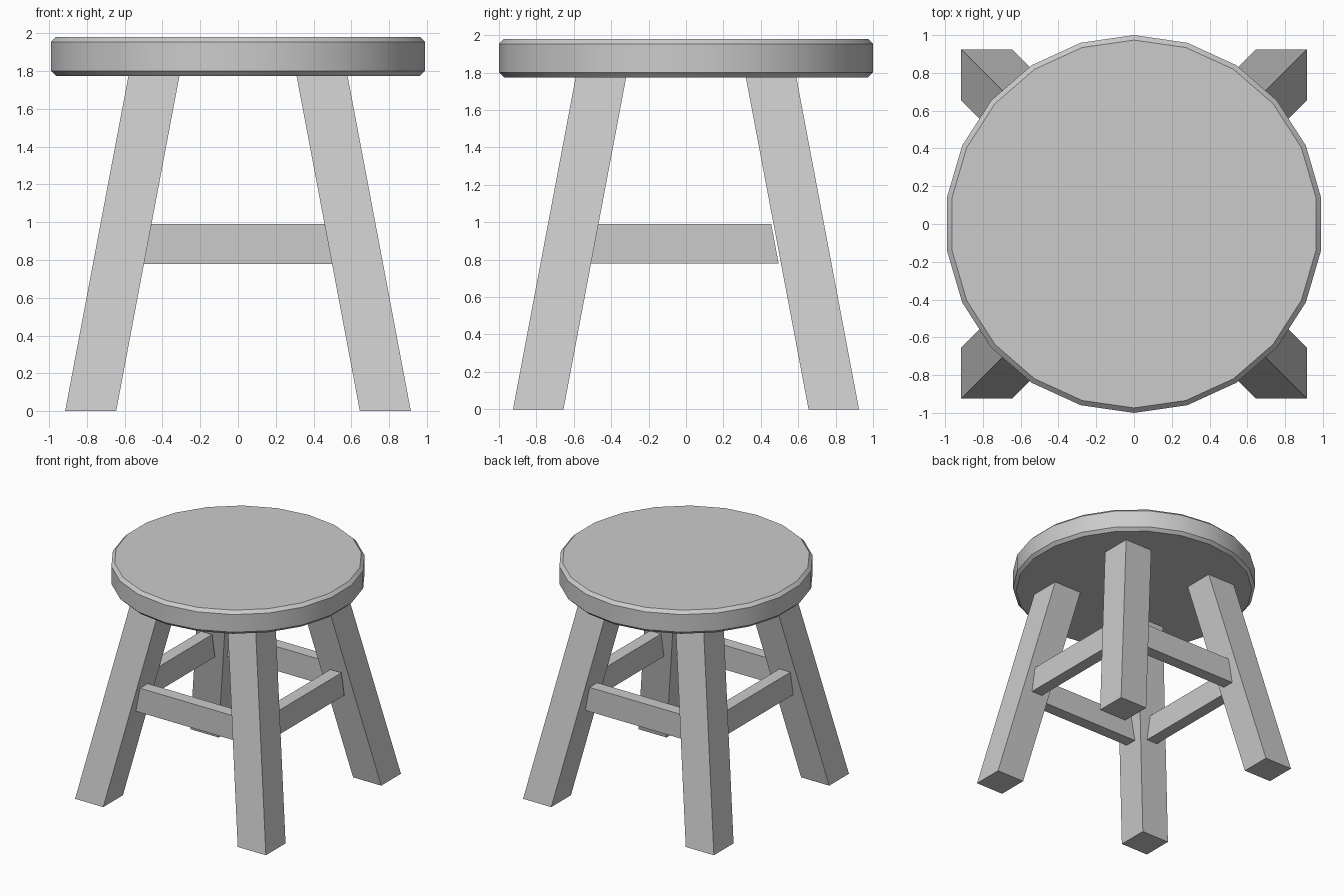
import bpy
import bmesh

if "Cube" in bpy.data.objects:
    bpy.data.objects.remove(bpy.data.objects["Cube"])


def prism(name, bottom, top, z0, z1):
    """Six-sided block between two rectangles (xmin, xmax, ymin, ymax)."""
    bm = bmesh.new()
    rings = []
    for (xa, xb, ya, yb), z in ((bottom, z0), (top, z1)):
        rings.append([bm.verts.new((x, y, z))
                      for x, y in ((xa, ya), (xb, ya), (xb, yb), (xa, yb))])
    low, high = rings
    bm.faces.new(low[::-1])
    bm.faces.new(high)
    for i in range(4):
        j = (i + 1) % 4
        bm.faces.new((low[i], low[j], high[j], high[i]))
    bmesh.ops.recalc_face_normals(bm, faces=bm.faces)
    mesh = bpy.data.meshes.new(name)
    bm.to_mesh(mesh)
    bm.free()
    obj = bpy.data.objects.new(name, mesh)
    bpy.context.collection.objects.link(obj)
    return obj


def span(centre, half):
    return centre - half, centre + half


# Round 22-sided seat with a chamfered rim
SEAT_BOTTOM, SEAT_TOP = 1.775, 1.98
bpy.ops.mesh.primitive_cylinder_add(
    vertices=22, radius=1.0, depth=SEAT_TOP - SEAT_BOTTOM,
    location=(0, 0, (SEAT_TOP + SEAT_BOTTOM) / 2))
seat = bpy.context.object
seat.name = "seat"
bevel = seat.modifiers.new("rim_chamfer", 'BEVEL')
bevel.width = 0.026
bevel.segments = 1
bevel.limit_method = 'ANGLE'
bevel.angle_limit = 0.7
bpy.ops.object.modifier_apply(modifier=bevel.name)
bpy.ops.object.shade_smooth_by_angle(angle=0.52)

# Four square legs splayed outwards, cut flat at the floor
HALF = 0.135
LEG_TOP = 1.785
for sy, depth_name in ((-1, "front"), (1, "back")):
    for sx, side_name in ((-1, "left"), (1, "right")):
        foot = span(sx * 0.78, HALF) + span(sy * 0.79, HALF)
        head = span(sx * 0.443, HALF) + span(sy * 0.453, HALF)
        prism(f"{depth_name}_{side_name}_leg", foot, head, 0, LEG_TOP)

# Stretchers between the legs, ends slanted to match the splay
Z0, Z1, THICK = 0.78, 0.99, 0.053
for s, name in ((-1, "front"), (1, "back")):
    y = span(s * 0.625 - 0.01, THICK)
    prism(f"{name}_stretcher", (-0.498, 0.498) + y, (-0.458, 0.458) + y, Z0, Z1)
for s, name in ((-1, "left"), (1, "right")):
    x = span(s * 0.62, THICK)
    prism(f"{name}_stretcher", x + (-0.508, 0.495), x + (-0.468, 0.456), Z0, Z1)
